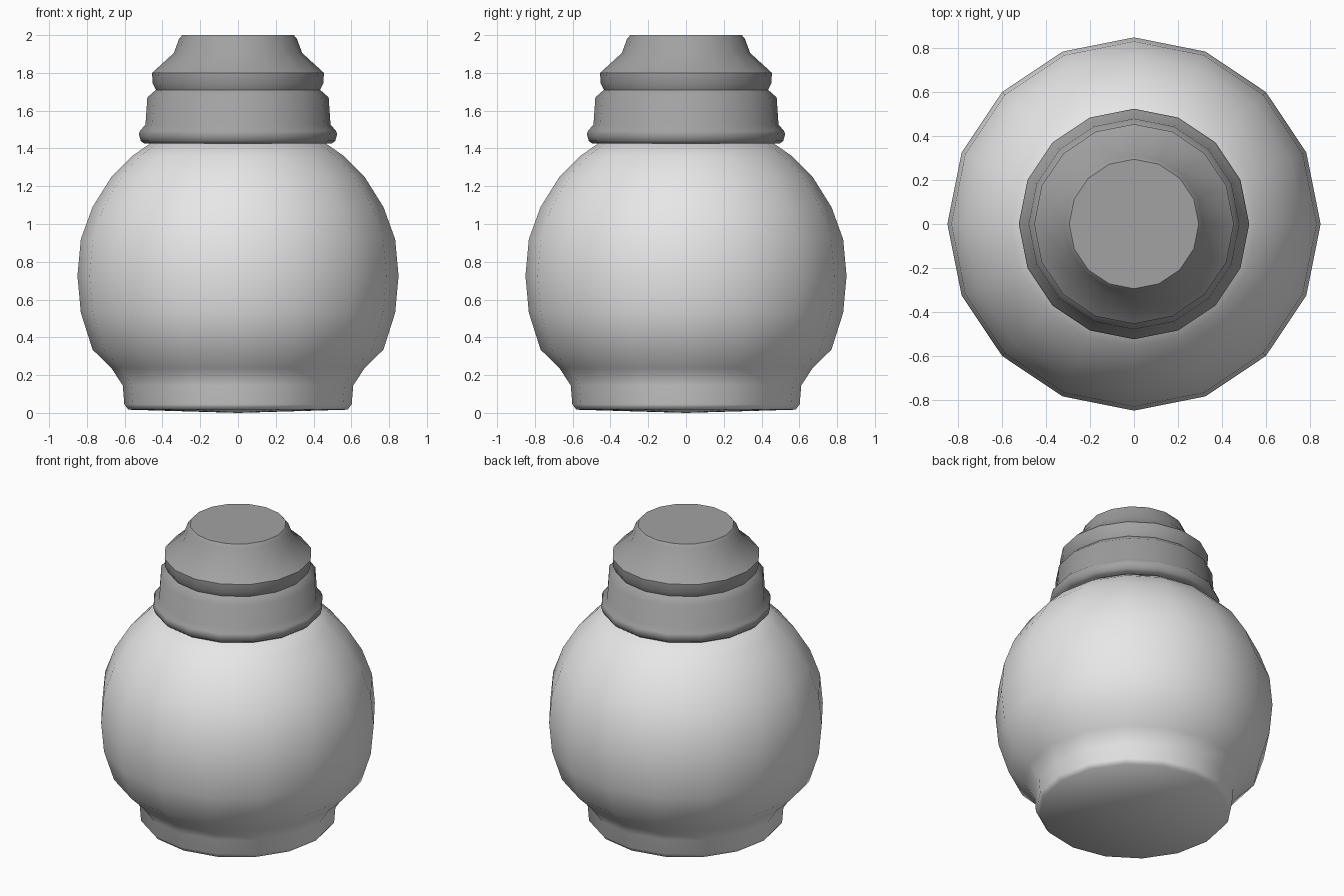
import bpy, bmesh, math

if "Cube" in bpy.data.objects:
    bpy.data.objects.remove(bpy.data.objects["Cube"])

SIDES = 16


def material(name, rgb):
    m = bpy.data.materials.new(name)
    m.diffuse_color = (*rgb, 1)
    m.use_nodes = True
    m.node_tree.nodes["Principled BSDF"].inputs["Base Color"].default_value = m.diffuse_color
    return m


def lathe(name, profile, mat, angle):
    """Revolve (radius, z) points about z; radius 0 closes an end with a fan."""
    bm = bmesh.new()
    rings = []
    for r, z in profile:
        if r == 0:
            rings.append([bm.verts.new((0, 0, z))] * SIDES)
        else:
            rings.append([bm.verts.new((r * math.cos(i * math.tau / SIDES),
                                        r * math.sin(i * math.tau / SIDES), z))
                          for i in range(SIDES)])
    for a, b in zip(rings, rings[1:]):
        for i in range(SIDES):
            j = (i + 1) % SIDES
            quad = list(dict.fromkeys((a[i], a[j], b[j], b[i])))
            bm.faces.new(quad)
    bmesh.ops.recalc_face_normals(bm, faces=bm.faces)
    me = bpy.data.meshes.new(name)
    bm.to_mesh(me)
    bm.free()
    me.materials.append(mat)
    ob = bpy.data.objects.new(name, me)
    bpy.context.collection.objects.link(ob)
    bpy.ops.object.select_all(action='DESELECT')
    ob.select_set(True)
    bpy.context.view_layer.objects.active = ob
    bpy.ops.object.shade_smooth_by_angle(angle=math.radians(angle))
    return ob


light = material("light_grey", (0.8, 0.8, 0.8))
grey = material("mid_grey", (0.36, 0.36, 0.36))

# Round bottle with a short foot
lathe("bottle_body", [
    (0, 0), (0.58, 0.017), (0.602, 0.045), (0.61, 0.145), (0.67, 0.237),
    (0.77, 0.335), (0.832, 0.53), (0.85, 0.725), (0.832, 0.92),
    (0.77, 1.09), (0.67, 1.25), (0.56, 1.36), (0.46, 1.43), (0, 1.43)],
    light, 60)

# Stepped cap with rolled lower rim
lathe("cap", [
    (0, 1.425), (0.495, 1.425), (0.515, 1.44), (0.525, 1.475),
    (0.518, 1.495), (0.49, 1.525), (0.48, 1.67), (0.435, 1.71),
    (0.452, 1.745), (0.455, 1.80), (0.34, 1.905), (0.312, 1.98),
    (0.295, 2.0), (0, 2.0)],
    grey, 45)
